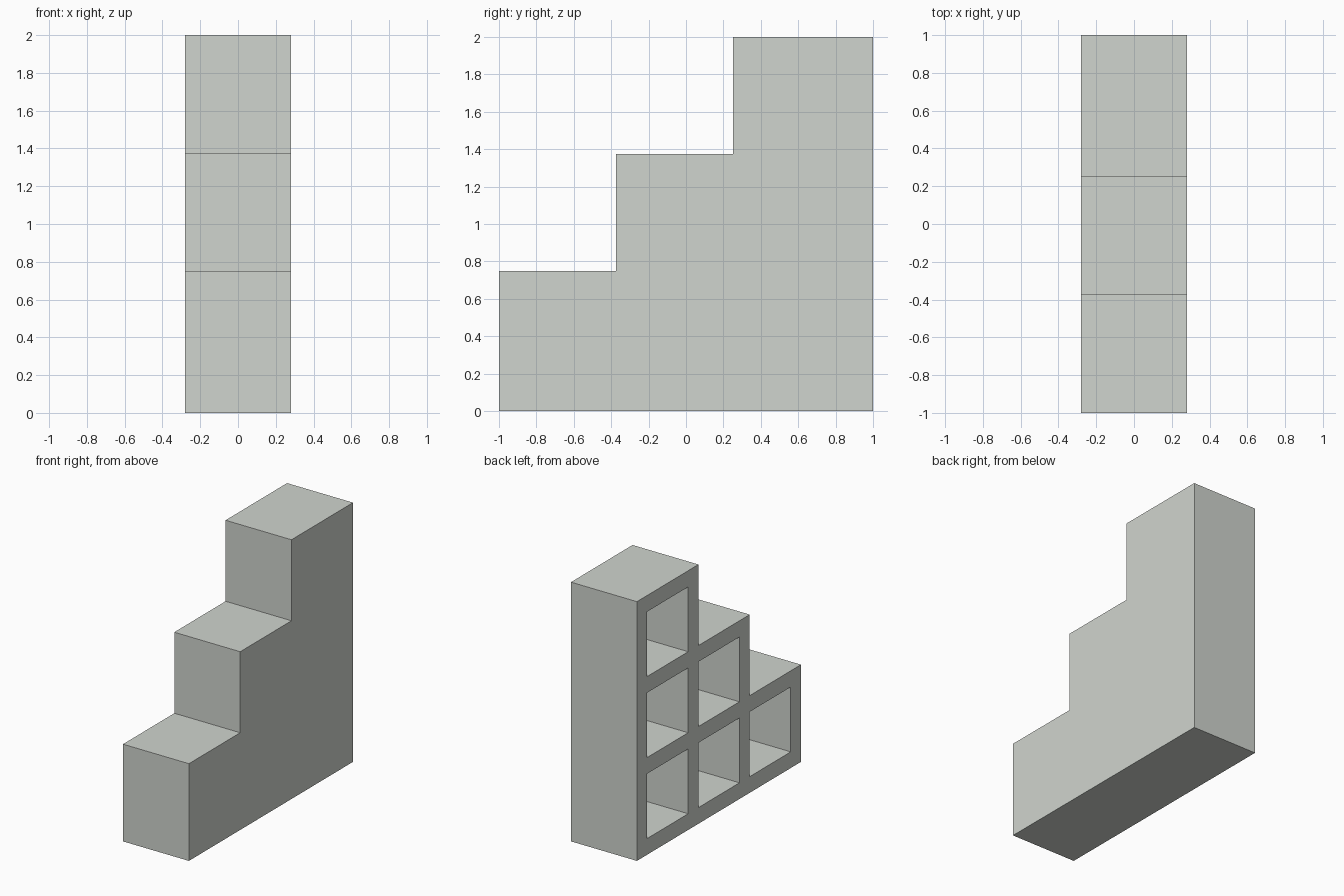
import bpy, bmesh, math

cube = bpy.data.objects.get("Cube")
if cube:
    bpy.data.objects.remove(cube, do_unlink=True)

WALL, CELL, STEPS = 0.125, 0.5, 3
WIDTH, BACKING = 0.5625, 0.0625
PITCH = WALL + CELL

# Single painted finish
paint = bpy.data.materials.new("pale grey green")
paint.use_nodes = True
colour = (0.63, 0.66, 0.62, 1)
paint.diffuse_color = colour
paint.node_tree.nodes["Principled BSDF"].inputs["Base Color"].default_value = colour

# Alternating board and opening positions across the shelf
lines = [0]
for i in range(STEPS):
    lines += [i * PITCH + WALL, (i + 1) * PITCH]
lines.append(STEPS * PITCH + WALL)

# Stepped closed side panel, divided along the boards
bm = bmesh.new()
openings = []
for i in range(len(lines) - 1):
    step = min(i // 2, STEPS - 1)
    for j in range(2 * (step + 1) + 1):
        corners = [(i, j), (i + 1, j), (i + 1, j + 1), (i, j + 1)]
        bm.faces.new([bm.verts.new((WIDTH / 2, lines[a] - 1, lines[b]))
                      for a, b in corners])
        if i % 2 and j % 2:
            openings.append(((lines[i] + lines[i + 1]) / 2 - 1,
                             (lines[j] + lines[j + 1]) / 2))
bmesh.ops.remove_doubles(bm, verts=bm.verts, dist=0.001)


def push(faces, distance):
    """Extrude faces along x and return the moved faces."""
    result = bmesh.ops.extrude_face_region(bm, geom=faces)["geom"]
    verts = [v for v in result if isinstance(v, bmesh.types.BMVert)]
    bmesh.ops.translate(bm, verts=verts, vec=(distance, 0, 0))
    return [f for f in result if isinstance(f, bmesh.types.BMFace)]


# Full thickness, keeping the closed side in place
open_side = push(bm.faces[:], -WIDTH)

# Recessed cubbies on the open side
cubbies = []
for face in open_side:
    centre = face.calc_center_median()
    if any(math.dist((centre.y, centre.z), spot) < 0.01 for spot in openings):
        cubbies.append(face)
for face in cubbies:
    push([face], WIDTH - BACKING)
    if face.is_valid:
        bmesh.ops.delete(bm, geom=[face], context="FACES_ONLY")

# Merge the flat panels and tidy the shell
bmesh.ops.recalc_face_normals(bm, faces=bm.faces)
bmesh.ops.dissolve_limit(bm, angle_limit=math.radians(1),
                         verts=bm.verts, edges=bm.edges)
bmesh.ops.recalc_face_normals(bm, faces=bm.faces)

mesh = bpy.data.meshes.new("stepped_shelf")
bm.to_mesh(mesh)
bm.free()
mesh.materials.append(paint)
shelf = bpy.data.objects.new("stepped_shelf", mesh)
bpy.context.collection.objects.link(shelf)
